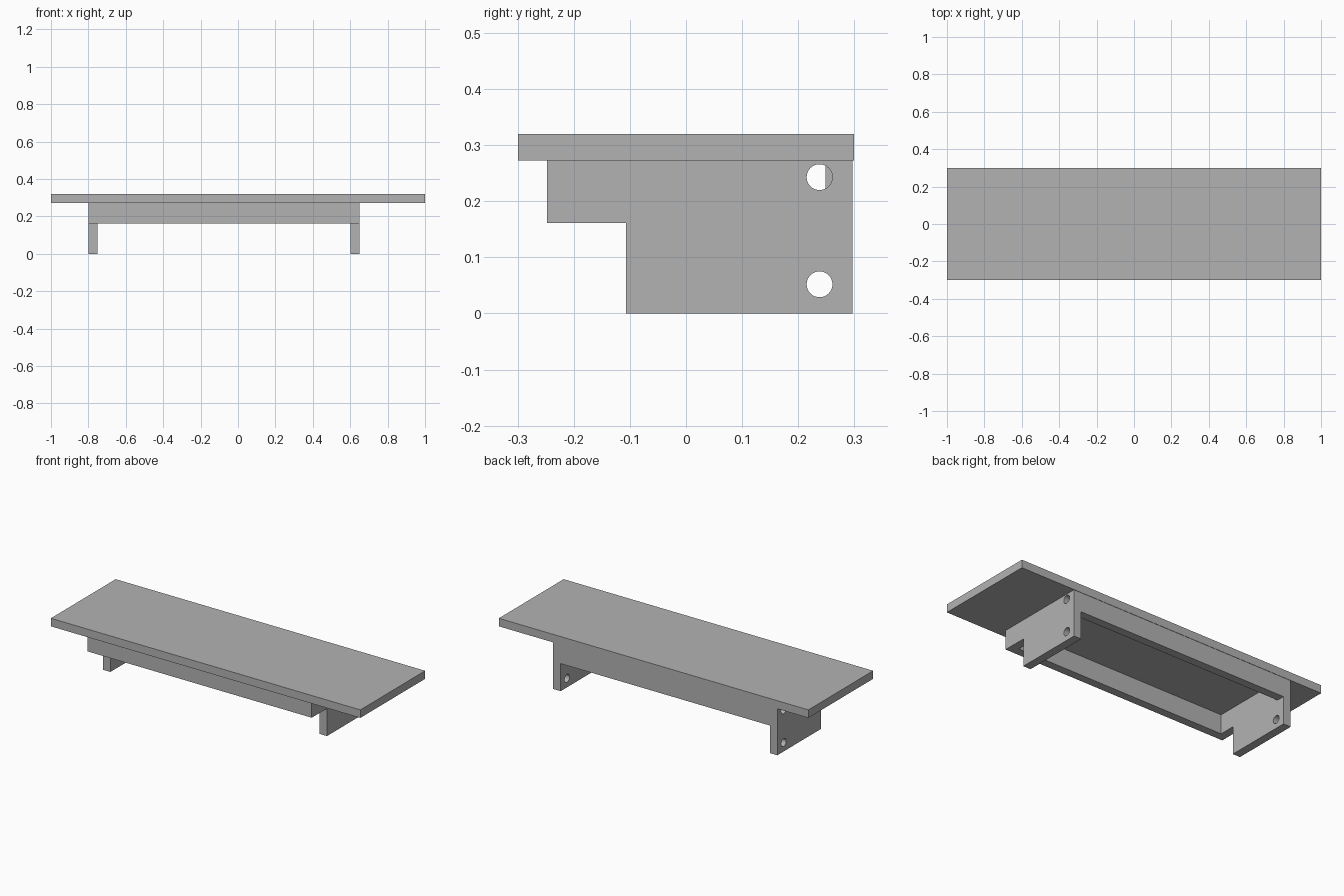
import bpy
import math

cube = bpy.data.objects.get("Cube")
if cube:
    bpy.data.objects.remove(cube, do_unlink=True)

grey = bpy.data.materials.new("plain grey")
grey.use_nodes = True
COLOUR = (0.45, 0.45, 0.45, 1.0)
grey.diffuse_color = COLOUR
grey.node_tree.nodes["Principled BSDF"].inputs["Base Color"].default_value = COLOUR

# Shared levels
RAIL_Z, TOP_Z, HEIGHT = 0.161, 0.273, 0.32
FRONT_Y, BACK_Y = -0.248, 0.297
THICK = 0.048
RIGHT_X, LEFT_X = -0.798, 0.65   # outer faces of the brackets


def box(name, low, high):
    """Axis-aligned board between two corners."""
    centre = [(a + b) / 2 for a, b in zip(low, high)]
    bpy.ops.mesh.primitive_cube_add(size=1, location=centre)
    board = bpy.context.object
    board.name = name
    board.scale = [b - a for a, b in zip(low, high)]
    bpy.ops.object.transform_apply(location=False, rotation=False, scale=True)
    board.data.materials.append(grey)


def add_loop(curve, points):
    spline = curve.splines.new("POLY")
    spline.points.add(len(points) - 1)
    for point, (u, v) in zip(spline.points, points):
        point.co = (u, v, 0, 1)
    spline.use_cyclic_u = True


def bracket(name, x):
    """Notched side plate with two screw holes, extruded along x."""
    curve = bpy.data.curves.new(name, "CURVE")
    curve.dimensions = "2D"
    curve.fill_mode = "BOTH"
    curve.extrude = THICK / 2
    add_loop(curve, [(-0.107, 0), (BACK_Y, 0), (BACK_Y, TOP_Z),
                     (FRONT_Y, TOP_Z), (FRONT_Y, RAIL_Z), (-0.107, RAIL_Z)])
    for hole_z in (0.052, 0.243):
        turns = [2 * math.pi * i / 32 for i in range(32)]
        add_loop(curve, [(0.238 + 0.023 * math.cos(t), hole_z + 0.023 * math.sin(t))
                         for t in turns])
    plate = bpy.data.objects.new(name, curve)
    plate.location.x = x
    plate.rotation_euler = (math.pi / 2, 0, math.pi / 2)
    bpy.context.collection.objects.link(plate)
    curve.materials.append(grey)
    bpy.ops.object.select_all(action="DESELECT")
    plate.select_set(True)
    bpy.context.view_layer.objects.active = plate
    bpy.ops.object.convert(target="MESH")
    bpy.ops.object.shade_smooth_by_angle(angle=math.radians(30))


# Shelf top
box("shelf_top", (-1, -0.299, TOP_Z), (1, 0.299, HEIGHT))

# Side brackets
bracket("right_bracket", RIGHT_X + THICK / 2)
bracket("left_bracket", LEFT_X - THICK / 2)

# Rails running between the brackets
for name, y in (("front_rail", FRONT_Y), ("back_rail", BACK_Y - THICK)):
    box(name, (RIGHT_X + THICK, y, RAIL_Z), (LEFT_X - THICK, y + THICK, TOP_Z))
